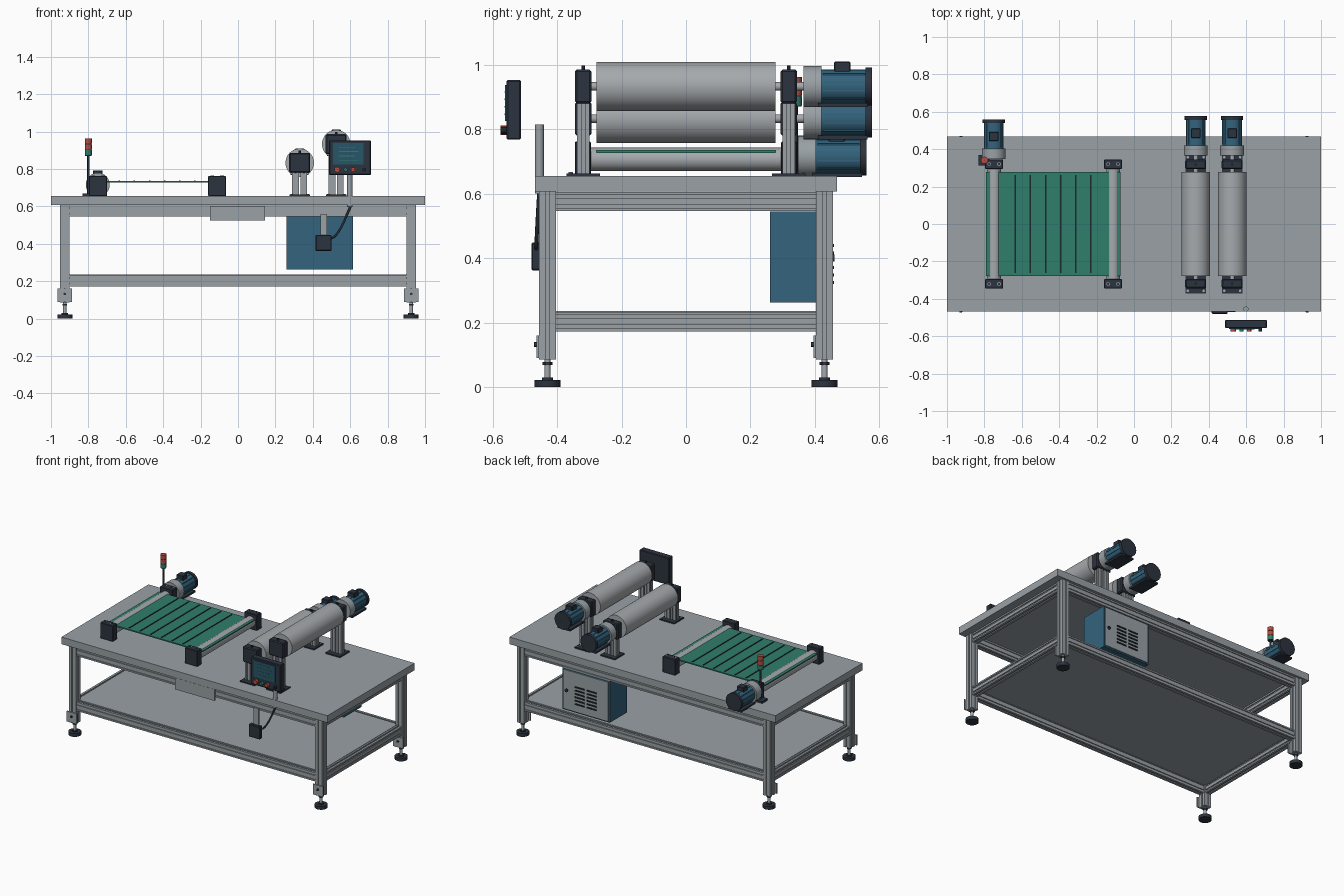
import bpy, bmesh, math
from mathutils import Vector

if "Cube" in bpy.data.objects:
    bpy.data.objects.remove(bpy.data.objects["Cube"])


def material(name, rgb):
    m = bpy.data.materials.new(name)
    m.diffuse_color = (*rgb, 1)
    m.use_nodes = True
    m.node_tree.nodes["Principled BSDF"].inputs["Base Color"].default_value = m.diffuse_color
    return m


GREY = material("brushed_grey", (0.32, 0.355, 0.38))
STEEL = material("roller_steel", (0.38, 0.40, 0.42))
DARK = material("charcoal", (0.025, 0.034, 0.05))
BLUE = material("machine_blue", (0.033, 0.125, 0.205))
GREEN = material("belt_green", (0.03, 0.21, 0.15))
RED = material("signal_red", (0.48, 0.07, 0.05))
SCREEN = material("screen_teal", (0.02, 0.09, 0.14))
BLACK = material("slot_black", (0.012, 0.02, 0.025))


def finish(name, bm, mat, smooth=False):
    bmesh.ops.recalc_face_normals(bm, faces=bm.faces)
    me = bpy.data.meshes.new(name)
    bm.to_mesh(me)
    bm.free()
    me.materials.append(mat)
    ob = bpy.data.objects.new(name, me)
    bpy.context.collection.objects.link(ob)
    if smooth:
        bpy.ops.object.select_all(action='DESELECT')
        ob.select_set(True)
        bpy.context.view_layer.objects.active = ob
        bpy.ops.object.shade_smooth_by_angle(angle=math.radians(35))
    return ob


def box(name, mat, x0, x1, y0, y1, z0, z1, bevel=0):
    bm = bmesh.new()
    bmesh.ops.create_cube(bm, size=1)
    for v in bm.verts:
        v.co = Vector(((x0 + x1) / 2 + v.co.x * (x1 - x0),
                       (y0 + y1) / 2 + v.co.y * (y1 - y0),
                       (z0 + z1) / 2 + v.co.z * (z1 - z0)))
    if bevel:
        bmesh.ops.bevel(bm, geom=bm.edges[:], offset=bevel, segments=1, affect='EDGES')
    return finish(name, bm, mat)


def place(bm, axis, origin):
    # turns a shape built along z so that it runs along the chosen axis
    for v in bm.verts:
        a, b, c = v.co
        v.co = Vector({'x': (c, a, b), 'y': (a, c, b), 'z': (a, b, c)}[axis]) + Vector(origin)


def cyl(name, mat, x, y, z, r, length, axis='z', r2=None, seg=32):
    # starts at the given point and runs in the positive axis direction
    bm = bmesh.new()
    bmesh.ops.create_cone(bm, cap_ends=True, segments=seg, radius1=r,
                          radius2=r if r2 is None else r2, depth=length)
    for v in bm.verts:
        v.co.z += length / 2
    place(bm, axis, (x, y, z))
    return finish(name, bm, mat, True)


def beam(name, w, h, nw, nh, length, axis, origin):
    # slotted aluminium beam: w by h section with nw and nh slots on its sides
    s, d = 0.005, 0.006
    pts, corners = [], [(-w/2, -h/2), (w/2, -h/2), (w/2, h/2), (-w/2, h/2)]
    for i in range(4):
        a, b = Vector(corners[i]), Vector(corners[(i + 1) % 4])
        t = (b - a).normalized()
        inward = Vector((-t.y, t.x))
        n = nh if i % 2 else nw
        pts.append(a)
        for k in range(n):
            c = a.lerp(b, (k + 0.5) / n)
            pts += [c - t*s, c - t*s + inward*d, c + t*s + inward*d, c + t*s]
    bm = bmesh.new()
    f = bm.faces.new([bm.verts.new((p.x, p.y, 0)) for p in pts])
    r = bmesh.ops.extrude_face_region(bm, geom=[f])
    for v in r['geom']:
        if isinstance(v, bmesh.types.BMVert):
            v.co.z += length
    place(bm, axis, origin)
    return finish(name, bm, GREY)


# table top and lower shelf
box("table_top", GREY, -1, 1, -0.468, 0.468, 0.607, 0.655)
box("lower_shelf", GREY, -0.91, 0.91, -0.42, 0.42, 0.226, 0.236)

# legs, levelling feet and foot plates
for sx in (-1, 1):
    for sy in (-1, 1):
        x, y = sx * 0.926, sy * 0.43
        beam("leg", 0.052, 0.052, 1, 1, 0.522, 'z', (x, y, 0.085))
        cyl("foot_pad", DARK, x, y, 0, 0.04, 0.022)
        cyl("foot_collar", DARK, x, y, 0.022, 0.017, 0.008)
        cyl("foot_stem", STEEL, x, y, 0.022, 0.009, 0.065, seg=16)
        cyl("foot_nut", DARK, x, y, 0.069, 0.015, 0.009, seg=6)
        box("foot_plate", GREY, x - 0.038, x + 0.038, y - 0.034, y - 0.026, 0.09, 0.16)
        cyl("plate_bolt", DARK, x, y - 0.042, 0.132, 0.007, 0.008, 'y', seg=12)

# upper and lower frame rails
for z in (0.576, 0.203):
    for s in (-1, 1):
        beam("long_rail", 0.04, 0.06, 1, 2, 1.80, 'x', (-0.90, s * 0.43, z))
        beam("side_rail", 0.04, 0.06, 1, 2, 0.81, 'y', (s * 0.926, -0.405, z))

# front cover plate
box("front_cover", GREY, -0.15, 0.145, -0.462, -0.45, 0.525, 0.603)

# control cabinet with louvred rear door
box("cabinet", BLUE, 0.26, 0.615, 0.26, 0.447, 0.262, 0.545)
box("cabinet_door", GREY, 0.268, 0.607, 0.447, 0.454, 0.27, 0.537)
cyl("door_lock", DARK, 0.58, 0.454, 0.40, 0.011, 0.007, 'y', seg=16)
for x in (0.39, 0.48):
    for i in range(6):
        box("door_louvre", BLACK, x - 0.036, x + 0.036, 0.454, 0.459,
            0.32 + i * 0.023, 0.329 + i * 0.023)

# junction box, bracket and cable
box("junction_box", DARK, 0.415, 0.50, -0.48, -0.45, 0.362, 0.448, 0.004)
box("junction_bracket", GREY, 0.44, 0.476, -0.462, -0.45, 0.448, 0.56)
cu = bpy.data.curves.new("cable", 'CURVE')
cu.dimensions = '3D'
cu.bevel_depth = 0.006
cu.bevel_resolution = 2
sp = cu.splines.new('BEZIER')
sp.bezier_points.add(1)
for p, co, l, r in zip(sp.bezier_points, ((0.50, -0.465, 0.43), (0.605, -0.455, 0.60)),
                       ((0.47, -0.465, 0.42), (0.61, -0.455, 0.64)),
                       ((0.55, -0.465, 0.44), (0.60, -0.455, 0.53))):
    p.co, p.handle_left, p.handle_right = co, l, r
cable = bpy.data.objects.new("cable", cu)
cu.materials.append(DARK)
bpy.context.collection.objects.link(cable)

# operator panel on its post
cyl("panel_post", GREY, 0.598, -0.455, 0.60, 0.014, 0.215, seg=20)
box("operator_panel", DARK, 0.487, 0.71, -0.557, -0.512, 0.768, 0.953, 0.004)
box("panel_screen", SCREEN, 0.508, 0.672, -0.561, -0.556, 0.825, 0.938)
for i in range(4):
    box("screen_line", GREEN, 0.54, 0.645 - 0.02 * (i % 2), -0.563, -0.561,
        0.845 + i * 0.023, 0.849 + i * 0.023)
for x, m, r in ((0.53, RED, 0.015), (0.575, GREEN, 0.010), (0.615, RED, 0.012), (0.675, BLACK, 0.010)):
    cyl("panel_button", m, x, -0.575, 0.797, r, 0.02, 'y', seg=20)


def motor(x, y, z):
    # geared motor: grey gearbox, blue ribbed body, dark cap, foot and terminal box
    cyl("gearbox", GREY, x, y, z, 0.064, 0.055, 'y')
    cyl("motor_body", BLUE, x, y + 0.055, z, 0.053, 0.138, 'y')
    cyl("motor_cap", DARK, x, y + 0.192, z, 0.059, 0.02, 'y')
    for i in range(12):
        a = math.tau * (i + 0.5) / 12
        cx, cz = x + 0.053 * math.cos(a), z + 0.053 * math.sin(a)
        box("motor_rib", BLUE, cx - 0.002, cx + 0.002, y + 0.06, y + 0.19, cz - 0.002, cz + 0.002)
    box("terminal_box", DARK, x - 0.025, x + 0.025, y + 0.095, y + 0.145, z + 0.04, z + 0.077, 0.003)
    box("motor_foot", DARK, x - 0.048, x + 0.048, y + 0.045, y + 0.198, z - 0.064, z - 0.052)


# two large rollers on bearing stands, each with a motor
for x, z in ((0.33, 0.833), (0.525, 0.933)):
    cyl("large_roller", STEEL, x, -0.278, z, 0.076, 0.556, 'y', seg=48)
    cyl("roller_shaft", STEEL, x, -0.34, z, 0.013, 0.715, 'y', seg=20)
    for s in (-1, 1):
        y = s * 0.319
        box("stand_base", DARK, x - 0.055, x + 0.055, y - 0.052, y + 0.052, 0.655, 0.663)
        for dx in (-0.022, 0.022):
            beam("stand_post", 0.036, 0.04, 1, 1, z - 0.713, 'z', (x + dx, y, 0.663))
        box("bearing_block", DARK, x - 0.056, x + 0.056, y - 0.025, y + 0.025, z - 0.053, z + 0.053, 0.006)
        cyl("grease_nipple", DARK, x, y, z + 0.053, 0.006, 0.012, seg=10)
        for dx in (-0.042, 0.042):
            cyl("base_bolt", STEEL, x + dx, y + s * 0.038, 0.663, 0.007, 0.004, seg=10)
    motor(x, 0.365, z)

# conveyor: belt, slats, end rollers and bearing blocks
box("belt", GREEN, -0.79, -0.072, -0.278, 0.278, 0.727, 0.735)
for i in range(6):
    x = -0.635 + i * 0.081
    box("belt_slat", BLACK, x - 0.004, x + 0.004, -0.262, 0.262, 0.734, 0.738)
for x in (-0.748, -0.112):
    cyl("belt_roller", STEEL, x, -0.30, 0.707, 0.036, 0.60, 'y')
    for s in (-1, 1):
        y = s * 0.32
        box("belt_block", DARK, x - 0.048, x + 0.048, y - 0.025, y + 0.025, 0.655, 0.762, 0.003)
        for dx in (-0.026, 0.026):
            cyl("block_bolt", STEEL, x + dx, y, 0.762, 0.010, 0.003, seg=16)
            cyl("bolt_recess", DARK, x + dx, y, 0.763, 0.007, 0.003, seg=12)
motor(-0.75, 0.348, 0.716)

# signal tower
box("tower_base", DARK, -0.832, -0.772, 0.312, 0.37, 0.655, 0.668)
cyl("tower_pole", DARK, -0.80, 0.341, 0.66, 0.006, 0.215, seg=12)
for z, m in ((0.874, GREEN), (0.905, RED), (0.936, RED)):
    cyl("tower_lamp", m, -0.80, 0.341, z, 0.019, 0.027, seg=24)
    cyl("tower_ring", DARK, -0.80, 0.341, z - 0.004, 0.017, 0.006, seg=24)
